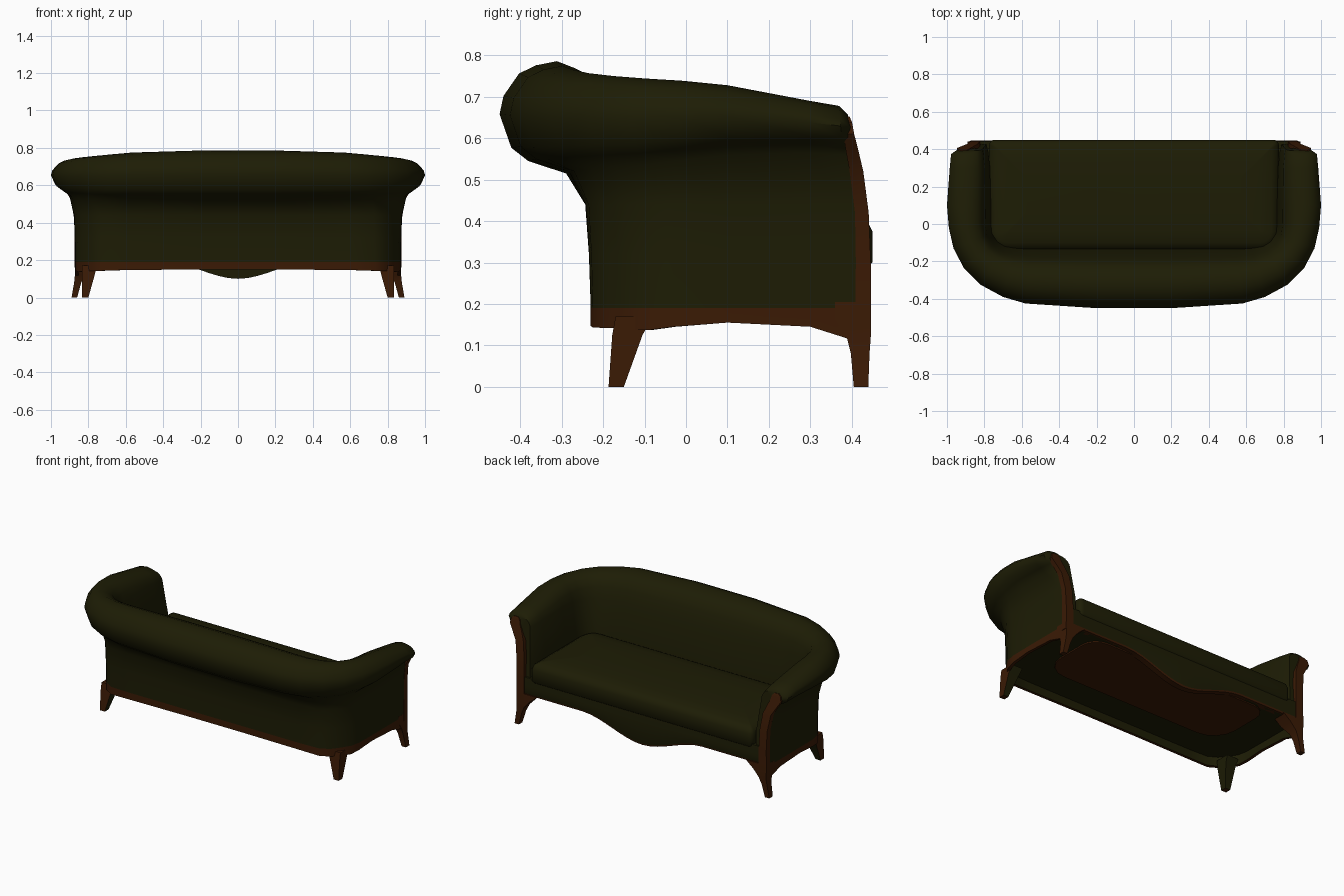
import bpy
import bmesh
import math
from mathutils import Vector

default = bpy.data.objects.get("Cube")
if default:
    bpy.data.objects.remove(default, do_unlink=True)


def material(name, rgb):
    mat = bpy.data.materials.new(name)
    mat.use_nodes = True
    colour = (*rgb, 1)
    mat.diffuse_color = colour
    mat.node_tree.nodes["Principled BSDF"].inputs["Base Color"].default_value = colour
    return mat


FABRIC, WOOD = 0, 1
materials = [material("dark olive fabric", (0.0125, 0.012, 0.0015)),
             material("reddish brown wood", (0.043, 0.0105, 0.0015))]


def loft(name, rings, rule=None, angle=45):
    """Skin a row of closed rings; rule(ring, point) picks the colour, caps count as the point past the last."""
    bm = bmesh.new()
    rows = [[bm.verts.new(p) for p in ring] for ring in rings]
    count = len(rows[0])
    for i in range(len(rows) - 1):
        for j in range(count):
            k = (j + 1) % count
            face = bm.faces.new((rows[i][j], rows[i][k], rows[i + 1][k], rows[i + 1][j]))
            face.material_index = rule(i, j) if rule else FABRIC
    for i in (0, len(rows) - 1):
        face = bm.faces.new(rows[i])
        face.material_index = rule(i, count) if rule else FABRIC
    bmesh.ops.recalc_face_normals(bm, faces=bm.faces)
    mesh = bpy.data.meshes.new(name)
    bm.to_mesh(mesh)
    bm.free()
    for mat in materials:
        mesh.materials.append(mat)
    obj = bpy.data.objects.new(name, mesh)
    bpy.context.collection.objects.link(obj)
    bpy.ops.object.select_all(action="DESELECT")
    obj.select_set(True)
    bpy.context.view_layer.objects.active = obj
    bpy.ops.object.shade_smooth_by_angle(angle=math.radians(angle))


def all_wood(ring, point):
    return WOOD


# Upholstered shell: wall xy, roll xy, seat-side xy, roll top, roll underside, rail bottom
stations = [
    (.87, .43, .945, .43, .79, .43, .657, .597, .115),
    (.87, .395, .978, .39, .78, .395, .678, .585, .115),
    (.87, .3, .985, .3, .77, .3, .69, .59, .145),
    (.87, .1, 1, .1, .765, .1, .728, .585, .155),
    (.868, -.03, .99, -.02, .765, 0, .739, .57, .145),
    (.855, -.09, .965, -.13, .76, -.05, .744, .56, .137),
    (.82, -.145, .91, -.235, .73, -.095, .75, .555, .14),
    (.785, -.19, .82, -.325, .69, -.12, .757, .55, .142),
    (.73, -.225, .7, -.39, .63, -.13, .766, .545, .143),
    (.6, -.23, .58, -.425, .55, -.135, .775, .545, .147),
    (.2, -.23, .2, -.45, .2, -.135, .786, .54, .15),
]

# Rolled top outline: share of the width, share of the height
roll = [(.78, .02), (.91, .15), (1, .48), (.97, .66), (.85, .88), (.72, .96),
        (.56, 1), (.42, .93), (.3, .85), (.2, .62), (.13, .3)]


def shell_ring(station, lean):
    wall, outer, inner = (Vector(station[i:i + 2]) for i in (0, 2, 4))
    top, under, low = station[6:]
    rail_inside = wall.lerp(inner, .18)
    ring = [(wall, low), (wall, .19), (wall.lerp(outer, .02), .32),
            (wall.lerp(outer, .06), .44), (wall.lerp(outer, .27), under - .025)]
    ring += [(inner.lerp(outer, u), under + (top - under) * v) for u, v in roll]
    ring += [(inner, .4), (inner, .2), (rail_inside, .2), (rail_inside, low)]
    # The arm fronts lean back towards the scroll
    return [(p.x, p.y - lean * (max(0, z - .3) / .36) ** 2, z) for p, z in ring]


half = [shell_ring(s, lean) for s, lean in zip(stations, [.04, .02] + [0] * 9)]
shell_rings = half + [[(-x, y, z) for x, y, z in ring] for ring in reversed(half)]
rail_points = (0, len(half[0]) - 1)
loft("upholstered_shell", shell_rings,
     rule=lambda ring, point: WOOD if point in rail_points else FABRIC)


# Rounded plan outline shared by the cushion and the seat base
def plan_outline(inset, z, half_width, back, front, back_radius, front_radius):
    corners = [(1, front, front_radius, 0), (-1, front, front_radius, 1),
               (-1, back, back_radius, 2), (1, back, back_radius, 3)]
    points = []
    for side, y, radius, quarter in corners:
        cx = side * (half_width - radius)
        cy = y + (radius if y == back else -radius)
        for step in range(5):
            a = (quarter + step / 4) * math.pi / 2
            reach = max(radius - inset, .005)
            shift = max(inset - radius + .005, 0)
            points.append((cx - side * shift + reach * math.cos(a),
                           cy + (shift if y == back else -shift) + reach * math.sin(a), z))
    return points


cushion_levels = [(.02, .28), (0, .3), (0, .375), (.012, .4), (.04, .415),
                  (.1, .424), (.2, .43)]
loft("seat_cushion", [plan_outline(i, z, .775, -.14, .45, .1, .03)
                      for i, z in cushion_levels], angle=50)
loft("seat_base", [plan_outline(0, z, .785, -.15, .425, .1, .02) for z in (.2, .3)])
loft("underside_panel", [plan_outline(0, z, .64, -.03, .41, .15, .1)
                         for z in (.192, .2)], rule=all_wood)


# Shaped apron below the cushion, with a wooden lower edge
def apron_low(x):
    t = min(abs(x) / .42, 1)
    return .1 + .1 * t * t * (3 - 2 * t)


apron_rings = []
columns = 32
for c in range(columns + 1):
    x = .83 * (2 * c / columns - 1)
    low = apron_low(x)
    apron_rings.append([(x, .4, low), (x, .437, low), (x, .441, low + .01),
                        (x, .443, .25), (x, .44, .31), (x, .4, .31)])
loft("front_apron", apron_rings,
     rule=lambda ring, point: WOOD if point in (0, 1) else FABRIC)


# Legs and posts: each level gives x range, y range and height
def column(name, side, levels, rule=all_wood):
    rings = [[(side * x0, y0, z), (side * x1, y0, z), (side * x1, y1, z), (side * x0, y1, z)]
             for x0, x1, y0, y1, z in levels]
    loft(name, rings, rule=rule, angle=35)


def back_leg_colour(ring, point):
    return FABRIC if point in (2, 3) else WOOD


scroll_leg = [(.86, .89, .405, .44, 0), (.838, .876, .398, .443, .08),
              (.82, .872, .388, .446, .12), (.78, .871, .36, .446, .165),
              (.73, .871, .36, .445, .205)]
arm_post = [(.82, .874, .408, .446, .16), (.82, .873, .41, .446, .3),
            (.824, .876, .408, .441, .42), (.836, .892, .395, .428, .52),
            (.858, .925, .385, .415, .575), (.875, .947, .38, .406, .61),
            (.882, .942, .376, .401, .638), (.897, .925, .374, .395, .652)]
back_leg = [(.8, .835, -.187, -.15, 0), (.765, .835, -.178, -.105, .125),
            (.755, .835, -.17, -.08, .17)]

for side, label in ((1, "left"), (-1, "right")):
    column(label + "_scroll_leg", side, scroll_leg)
    column(label + "_arm_post", side, arm_post)
    column(label + "_back_leg", side, back_leg, back_leg_colour)
